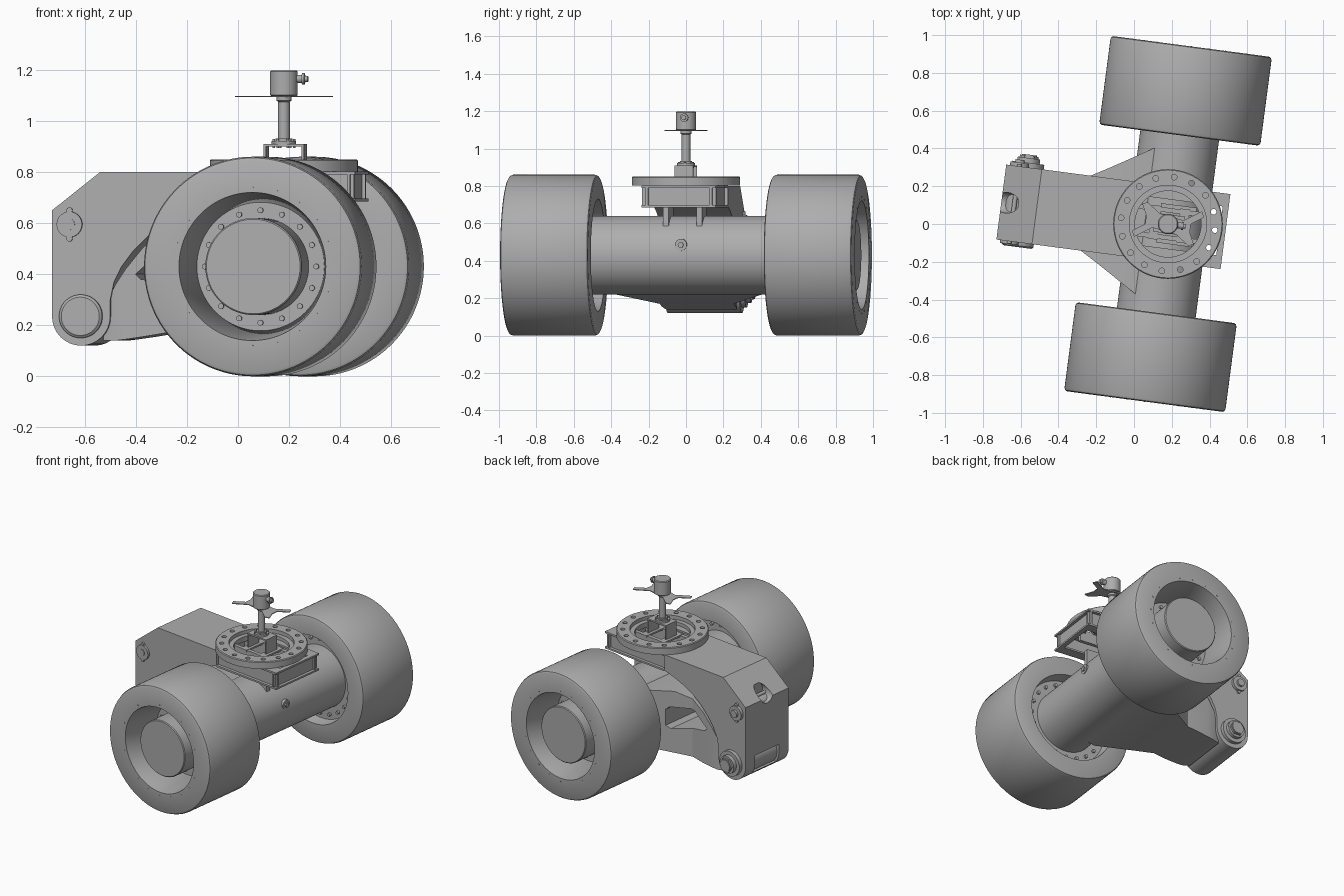
import bpy, bmesh
from math import sin, cos, pi, radians
from mathutils import Matrix

if "Cube" in bpy.data.objects:
    bpy.data.objects.remove(bpy.data.objects["Cube"])

grey = bpy.data.materials.new("plain_grey")
grey.use_nodes = True
GREY = (0.42, 0.42, 0.42, 1)
grey.diffuse_color = GREY
grey.node_tree.nodes["Principled BSDF"].inputs["Base Color"].default_value = GREY

# The assembly is steered a little around the turntable axis
PLACE = Matrix.Translation((0.18, 0, 0)) @ Matrix.Rotation(radians(-7.5), 4, "Z")
AXLE_Z = 0.43
parts = []


def finish(bm, name):
    bmesh.ops.remove_doubles(bm, verts=bm.verts, dist=1e-5)
    bmesh.ops.recalc_face_normals(bm, faces=bm.faces)
    mesh = bpy.data.meshes.new(name)
    bm.to_mesh(mesh)
    bm.free()
    mesh.materials.append(grey)
    obj = bpy.data.objects.new(name, mesh)
    bpy.context.collection.objects.link(obj)
    obj.matrix_world = PLACE
    parts.append(obj)
    return obj


def add_lathe(bm, profile, axis, centre, segs, closed):
    """Spin (radius, height) points about an axis through centre."""
    rings = []
    for r, t in profile:
        ring = []
        for k in range(segs):
            a, b = r * cos(2 * pi * k / segs), r * sin(2 * pi * k / segs)
            p = {"x": (t, a, b), "y": (a, t, b), "z": (a, b, t)}[axis]
            ring.append(bm.verts.new([p[i] + centre[i] for i in range(3)]))
        rings.append(ring)
    for i in range(len(rings) if closed else len(rings) - 1):
        lo, hi = rings[i], rings[(i + 1) % len(rings)]
        for k in range(segs):
            n = (k + 1) % segs
            bm.faces.new((lo[k], lo[n], hi[n], hi[k]))


def lathe(name, profile, axis, centre=(0, 0, 0), segs=96, closed=False):
    bm = bmesh.new()
    add_lathe(bm, profile, axis, centre, segs, closed)
    return finish(bm, name)


def rod(r, t0, t1):
    return [(0, t0), (r, t0), (r, t1), (0, t1)]


def bolt_circle(name, axis, centre, radius, count, r, t0, t1):
    bm = bmesh.new()
    for k in range(count):
        a = 2 * pi * k / count
        u, v = radius * cos(a), radius * sin(a)
        off = (u, 0, v) if axis == "y" else (u, v, 0)
        add_lathe(bm, rod(r, t0, t1), axis, [centre[i] + off[i] for i in range(3)], 16, False)
    return finish(bm, name)


def prism(name, pts, lo, hi, axis="y"):
    bm = bmesh.new()
    at = lambda p, h: (p[0], h, p[1]) if axis == "y" else (p[0], p[1], h)
    a = [bm.verts.new(at(p, lo)) for p in pts]
    b = [bm.verts.new(at(p, hi)) for p in pts]
    bm.faces.new(a)
    bm.faces.new(b)
    for i in range(len(pts)):
        j = (i + 1) % len(pts)
        bm.faces.new((a[i], a[j], b[j], b[i]))
    return finish(bm, name)


def box(name, x, y, z):
    return prism(name, [(x[0], z[0]), (x[1], z[0]), (x[1], z[1]), (x[0], z[1])], *y)


def cut(obj, cutter):
    cutter.hide_render = True
    mod = obj.modifiers.new("cut", "BOOLEAN")
    mod.operation, mod.solver, mod.object = "DIFFERENCE", "EXACT", cutter
    bpy.context.view_layer.objects.active = obj
    bpy.ops.object.modifier_apply(modifier=mod.name)
    parts.remove(cutter)
    bpy.data.objects.remove(cutter)


# Wheels, hubs and bolt circles on both sides
tyre = [(0.29, 0.237), (0.415, 0.237), (0.425, 0.232), (0.43, 0.22), (0.43, -0.22),
        (0.425, -0.232), (0.415, -0.237), (0.30, -0.237), (0.285, -0.13), (0.25, -0.02)]
hub = [(0, 0.21), (0.185, 0.21), (0.19, 0.205), (0.19, -0.01), (0.27, -0.01),
       (0.29, -0.16), (0.2, -0.16), (0, -0.16)]
for side, s in (("front", -1), ("back", 1)):
    mid = (0, s * 0.711, AXLE_Z)
    lathe(side + "_wheel", [(r, s * t) for r, t in tyre], "y", mid, 128, True)
    lathe(side + "_hub", [(r, s * t) for r, t in hub], "y", mid)
    bolt_circle(side + "_hub_bolts", "y", mid, 0.22, 16, 0.011, s * -0.015, s * 0.002)
    bolt_circle(side + "_flange_bolts", "y", mid, 0.255, 20, 0.011, s * -0.15, s * -0.175)
    bolt_circle(side + "_rim_studs", "y", mid, 0.312, 20, 0.004, s * 0.23, s * 0.2385)

# Axle tube with its drain port
lathe("axle_tube", rod(0.21, -0.56, 0.56), "y", (0, 0, AXLE_Z))
port = (0, 0, 0.485)
lathe("port_collar", rod(0.032, 0.18, 0.212), "x", port, 32)
lathe("port_plug", rod(0.016, 0.2, 0.222), "x", port, 6)

# Upper frame: rounded pivot nose, sloped end and arched underside
PX, PZ = -0.775, 0.235
nose = [(PX + 0.115 * cos(a), PZ + 0.115 * sin(a))
        for a in [-pi + pi * k / 16 for k in range(17)]]
frame = prism("upper_frame", [(-0.2, 0.8), (-0.7, 0.8), (-0.89, 0.65)] + nose +
              [(-0.66, 0.3), (-0.645, 0.37), (-0.615, 0.43), (-0.57, 0.49), (-0.51, 0.55),
               (-0.44, 0.6), (-0.36, 0.64), (-0.28, 0.67), (-0.2, 0.69)], -0.2, 0.2)
cut(frame, box("window_cutter", (-1, -0.72), (-0.11, 0.11), (0.165, 0.29)))
cut(frame, lathe("hole_cutter", rod(0.055, -1, -0.8), "x", (0, 0, 0.67), 32))

# Lower arm: lofted sections (x, half width, bottom, top) splaying to the tube
bm = bmesh.new()
loops = []
for x, w, lo, hi in [(-0.69, 0.17, 0.14, 0.27), (-0.64, 0.19, 0.14, 0.36), (-0.6, 0.195, 0.145, 0.42),
                     (-0.53, 0.2, 0.155, 0.505), (-0.44, 0.2, 0.17, 0.57), (-0.34, 0.258, 0.185, 0.61),
                     (-0.115, 0.395, 0.22, 0.6), (0, 0.395, 0.25, 0.6)]:
    loops.append([bm.verts.new(p) for p in ((x, -w, lo), (x, w, lo), (x, w, hi), (x, -w, hi))])
for a, b in zip(loops, loops[1:]):
    for i in range(4):
        j = (i + 1) % 4
        bm.faces.new((a[i], a[j], b[j], b[i]))
bm.faces.new(loops[0])
bm.faces.new(loops[-1])
arm = finish(bm, "lower_arm")
cut(arm, prism("arm_window_cutter", [(-0.56, 0.4), (-0.54, 0.38), (-0.32, 0.35), (-0.29, 0.37),
                                     (-0.29, 0.48), (-0.31, 0.5), (-0.43, 0.5), (-0.46, 0.49)], -1, 1))

# Pivot knuckle, main pin and damper pin
lathe("pivot_knuckle", rod(0.1, -0.108, 0.108), "y", (PX, 0, PZ), 64)
lathe("main_pin", [(0, -0.225), (0.075, -0.225), (0.085, -0.217), (0.085, 0.225),
                   (0.06, 0.225), (0.06, 0.25), (0.04, 0.25), (0.04, 0.268), (0, 0.268)],
      "y", (PX, 0, PZ), 64)
lathe("main_pin_nut", rod(0.05, 0.225, 0.262), "y", (PX, 0, PZ), 6)
DX, DZ = -0.82, 0.595
lathe("damper_pin", [(0, -0.22), (0.022, -0.22), (0.022, -0.215), (0.05, -0.215), (0.05, 0.22),
                     (0.025, 0.22), (0.025, 0.235), (0, 0.235)], "y", (DX, 0, DZ), 48)
for i, s in enumerate((-1, 1)):
    lathe(f"damper_pin_bolt_{i}", rod(0.012, -0.212, 0.212), "y", (DX, 0, DZ + s * 0.055), 16)

# Channel rails under the turntable, with end cross channel and saddle lugs
for side, s in (("front", -1), ("back", 1)):
    box(side + "_rail_web", (-0.2, 0.3), (s * 0.165, s * 0.18), (0.69, 0.8))
    for level, z in (("top", 0.79), ("bottom", 0.685)):
        box(f"{side}_rail_{level}_flange", (-0.2, 0.307), (s * 0.13, s * 0.2), (z, z + 0.012))
    box(side + "_saddle_lug", (-0.05, 0.14), (s * 0.075, s * 0.105), (0.55, 0.69))
    box(side + "_inner_bar", (-0.2, 0.2), (s * 0.06, s * 0.085), (0.73, 0.81))
box("end_channel_web", (0.275, 0.287), (-0.2, 0.2), (0.69, 0.8))
for level, z in (("top", 0.79), ("bottom", 0.685)):
    box(f"end_channel_{level}_flange", (0.275, 0.307), (-0.2, 0.2), (z, z + 0.012))

# Turntable ring with bolt holes and a lower inner race
ring = lathe("turntable_ring", [(0.205, 0.802), (0.29, 0.802), (0.29, 0.845), (0.285, 0.85),
                                (0.205, 0.85)], "z", closed=True)
cut(ring, bolt_circle("bolt_hole_cutter", "z", (0, 0, 0), 0.25, 16, 0.015, 0.7, 0.9))
lathe("inner_race", [(0.175, 0.79), (0.206, 0.79), (0.206, 0.825), (0.175, 0.825)], "z", closed=True)

# Bridge bracket and post
box("bracket_top", (-0.075, 0.085), (-0.05, 0.05), (0.9, 0.91))
for i, x in enumerate((-0.075, 0.075)):
    box(f"bracket_leg_{i}", (x, x + 0.01), (-0.05, 0.05), (0.8, 0.91))
    box(f"bracket_foot_{i}", (x - 0.02, x + 0.03), (-0.09, 0.09), (0.8, 0.812))
lathe("post", [(0, 0.908), (0.048, 0.908), (0.048, 0.922), (0.033, 0.922), (0.033, 0.932),
               (0.023, 0.932), (0.023, 1.075), (0.03, 1.08), (0.03, 1.094), (0, 1.094)], "z", segs=48)
bolt_circle("post_bolts", "z", (0, 0, 0), 0.04, 6, 0.005, 0.895, 0.929)

# Thin winged plate, sensor drum and connector
half = [(0.08, 0.03), (0.17, 0.09), (0.185, 0.06), (0.12, 0.015),
        (0.12, -0.03), (0.15, -0.09), (0.12, -0.1), (0.05, -0.05)]
prism("wing_plate", half + [(-x, -y) for x, y in half], 1.093, 1.098, "z")
lathe("sensor_drum", [(0, 1.098), (0.05, 1.098), (0.054, 1.102), (0.054, 1.193),
                      (0.049, 1.198), (0, 1.198)], "z", segs=64)
lathe("connector", [(0, 0.04), (0.016, 0.04), (0.016, 0.072), (0.022, 0.072), (0.022, 0.082),
                    (0.012, 0.082), (0.012, 0.095), (0, 0.095)], "x", (0, 0, 1.165), 24)

# Smooth round surfaces while keeping hard edges
bpy.ops.object.select_all(action="DESELECT")
for obj in parts:
    obj.select_set(True)
bpy.context.view_layer.objects.active = parts[0]
bpy.ops.object.shade_smooth_by_angle(angle=radians(30))
